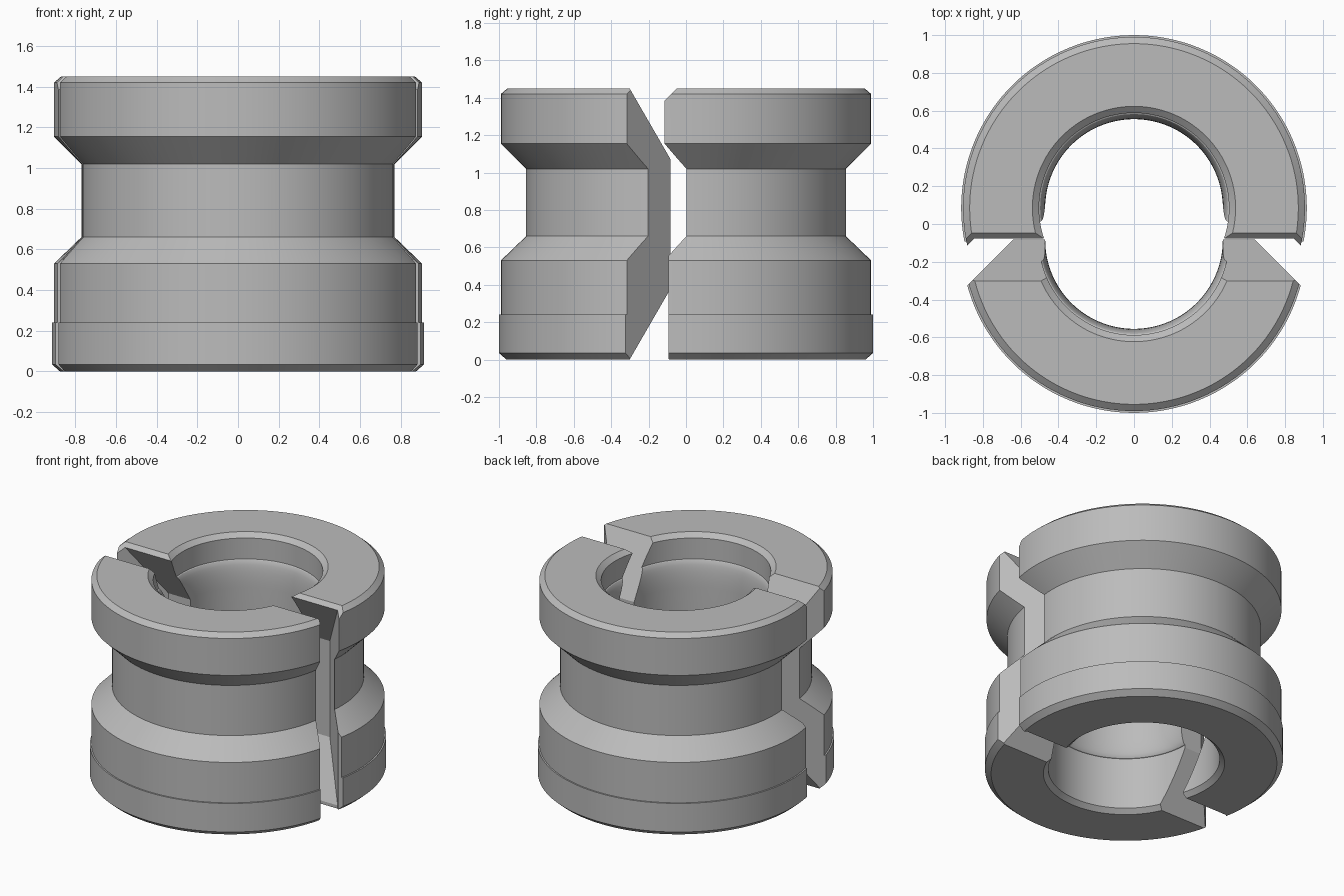
import bpy, bmesh, math
from mathutils import Vector

cube = bpy.data.objects.get("Cube")
if cube:
    bpy.data.objects.remove(cube, do_unlink=True)

MID, TOP, SHIFT, SEGMENTS = 0.725, 1.45, 0.085, 128

steel = bpy.data.materials.new("plain_grey")
steel.use_nodes = True
steel.diffuse_color = (0.5, 0.5, 0.5, 1)
steel.node_tree.nodes["Principled BSDF"].inputs["Base Color"].default_value = (0.5, 0.5, 0.5, 1)

# Cross-section of the grooved sleeve: outside going up, bore going down
outside = [(0.875, 0), (0.915, 0.035), (0.915, 0.24), (0.905, 0.24), (0.905, 0.53),
           (0.77, 0.66), (0.77, 1.02), (0.905, 1.155), (0.905, 1.42), (0.87, TOP)]


def rounded_step(z_from, z_to):
    """Rounded shoulder between the wide bore and the narrow bore."""
    steps = 8
    return [(0.47 + 0.033 * (1 - math.sin(math.pi / 2 * i / steps)),
             z_to + (z_from - z_to) * math.cos(math.pi / 2 * i / steps))
            for i in range(steps + 1)]


bore = ([(0.538, TOP), (0.503, 1.42)] + rounded_step(1.27, 1.08)
        + rounded_step(0.4, 0.55)[::-1] + [(0.503, 0.03), (0.535, 0)])


def add_object(name, bm):
    bmesh.ops.recalc_face_normals(bm, faces=bm.faces)
    mesh = bpy.data.meshes.new(name)
    bm.to_mesh(mesh)
    bm.free()
    obj = bpy.data.objects.new(name, mesh)
    bpy.context.collection.objects.link(obj)
    return obj


def sleeve(name):
    """Full revolved ring."""
    bm = bmesh.new()
    rings = []
    for i in range(SEGMENTS):
        a = 2 * math.pi * i / SEGMENTS
        rings.append([bm.verts.new((r * math.cos(a), r * math.sin(a), z))
                      for r, z in outside + bore])
    count = len(rings[0])
    for i, ring in enumerate(rings):
        after = rings[(i + 1) % SEGMENTS]
        for j in range(count):
            k = (j + 1) % count
            bm.faces.new((ring[j], after[j], after[k], ring[k]))
    obj = add_object(name, bm)
    obj.data.materials.append(steel)
    return obj


def block(planes):
    """Convex cutter: a big cube trimmed by (point, outward normal) planes."""
    bm = bmesh.new()
    bmesh.ops.create_cube(bm, size=6)
    for point, normal in planes:
        bmesh.ops.bisect_plane(bm, geom=bm.verts[:] + bm.edges[:] + bm.faces[:],
                               plane_co=Vector(point), plane_no=Vector(normal),
                               clear_outer=True)
        bmesh.ops.holes_fill(bm, edges=bm.edges[:], sides=0)
    obj = add_object("cutter", bm)
    obj.hide_render = True
    return obj


def sides(reach):
    """Two upright 45 degree planes limiting the width of the tongue."""
    return [((s * reach, 0, 0), (s, 1, 0)) for s in (-1, 1)]


def tongue(gap):
    """Wedge-shaped tongue; a positive gap gives the matching groove."""
    slopes = [((0, gap, MID + s * 0.345), (0, math.sqrt(3), s)) for s in (-1, 1)]
    return sides(0.64 + gap) + [((0, gap, 0), (0, 1, 0))] + slopes


def cut(obj, cutter, operation):
    mod = obj.modifiers.new("cut", "BOOLEAN")
    mod.operation, mod.solver, mod.object = operation, "EXACT", cutter
    bpy.context.view_layer.objects.active = obj
    bpy.ops.object.modifier_apply(modifier=mod.name)
    bpy.data.objects.remove(cutter, do_unlink=True)


# Front half with the tongues
front = sleeve("front_half")
cut(front, block(tongue(0.003)), "INTERSECT")
front.location.y = -SHIFT

# Back half with the grooves, end faces and chamfered top edge
back = sleeve("back_half")
cut(back, block(tongue(0.043)), "DIFFERENCE")
cut(back, block(sides(0.683) + [((0, -0.163, 0), (0, 1, 0))]), "DIFFERENCE")
cut(back, block([((0, -0.133, TOP), (0, 1, -1)), ((0, 0, 0), (0, 1, 0))]
                + sides(0.73)), "DIFFERENCE")
cut(back, block([((0, -0.178, 0), (0, 1, 0)), ((0, 0, 0.6), (0, 0, 1))]), "DIFFERENCE")
back.location.y = SHIFT

# Smooth round walls, sharp edges
for half in (front, back):
    bpy.ops.object.select_all(action="DESELECT")
    half.select_set(True)
    bpy.context.view_layer.objects.active = half
    bpy.ops.object.shade_smooth_by_angle(angle=math.radians(25))
